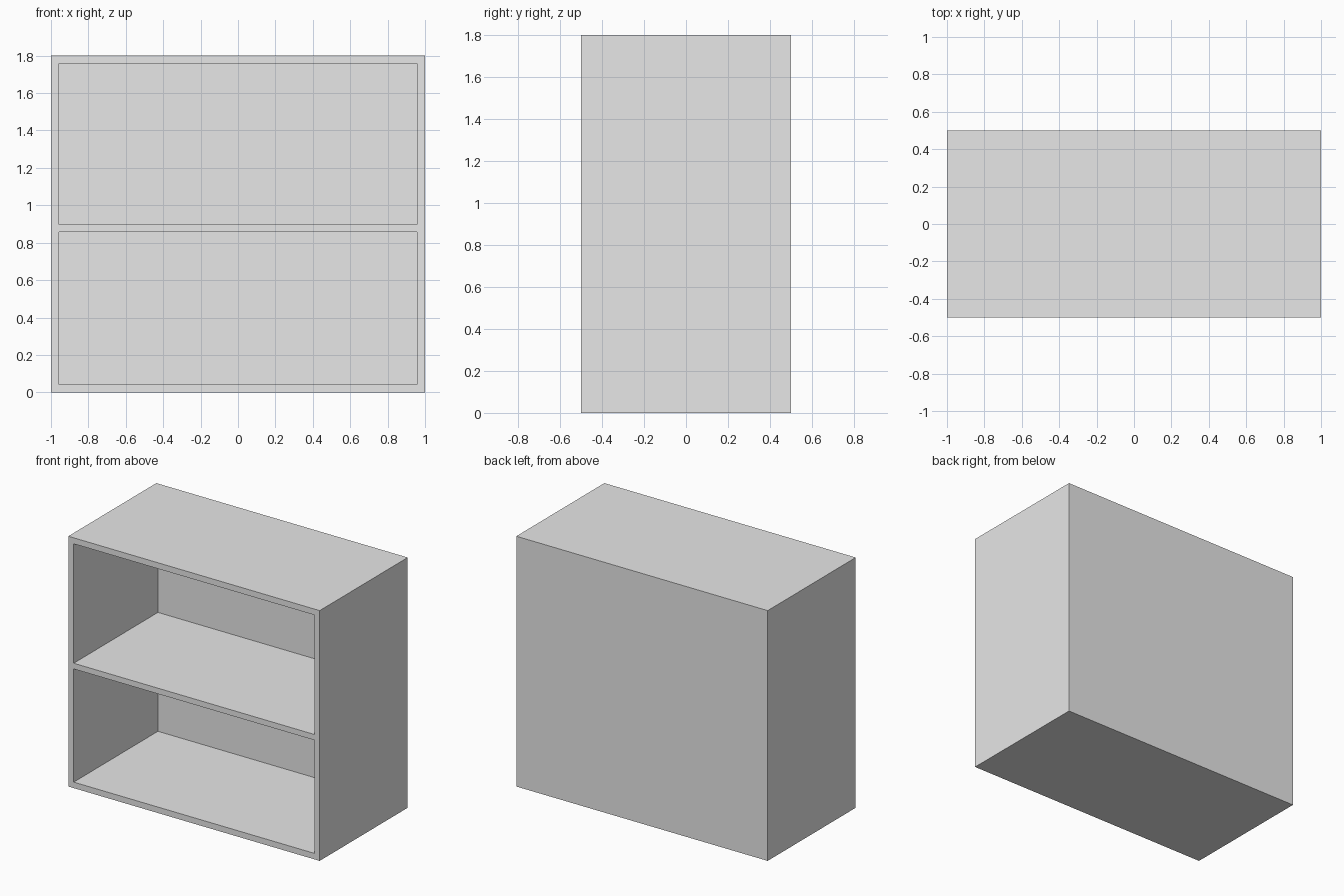
import bpy

old = bpy.data.objects.get("Cube")
if old:
    bpy.data.objects.remove(old, do_unlink=True)

WIDTH, DEPTH, HEIGHT = 2.0, 1.0, 1.8
BOARD = 0.043          # side, top, bottom and back thickness
SHELF = (0.857, 0.898)  # underside and top of the middle shelf


def box(name, low, high):
    size = [b - a for a, b in zip(low, high)]
    centre = [(a + b) / 2 for a, b in zip(low, high)]
    bpy.ops.mesh.primitive_cube_add(size=1, location=centre)
    obj = bpy.context.object
    obj.name = name
    obj.scale = size
    bpy.ops.object.transform_apply(location=True, rotation=False, scale=True)
    return obj


# Plain grey finish
grey = bpy.data.materials.new("light_grey")
grey.use_nodes = True
colour = (0.8, 0.8, 0.8, 1)
grey.diffuse_color = colour
grey.node_tree.nodes["Principled BSDF"].inputs["Base Color"].default_value = colour

# Solid cabinet body
half_w, half_d = WIDTH / 2, DEPTH / 2
cabinet = box("cabinet_body", (-half_w, -half_d, 0), (half_w, half_d, HEIGHT))
cabinet.data.materials.append(grey)

# Hollow out the two compartments from the front
compartments = {
    "lower_compartment_cutter": (BOARD, SHELF[0]),
    "upper_compartment_cutter": (SHELF[1], HEIGHT - BOARD),
}
for name, (bottom, top) in compartments.items():
    cutter = box(name, (BOARD - half_w, -half_d - 0.2, bottom),
                 (half_w - BOARD, half_d - BOARD, top))
    cutter.hide_render = True
    cutter.data.materials.append(grey)
    cut = cabinet.modifiers.new(name, 'BOOLEAN')
    cut.operation = 'DIFFERENCE'
    cut.solver = 'EXACT'
    cut.object = cutter
    bpy.context.view_layer.objects.active = cabinet
    bpy.ops.object.modifier_apply(modifier=cut.name)
    bpy.data.objects.remove(cutter, do_unlink=True)
